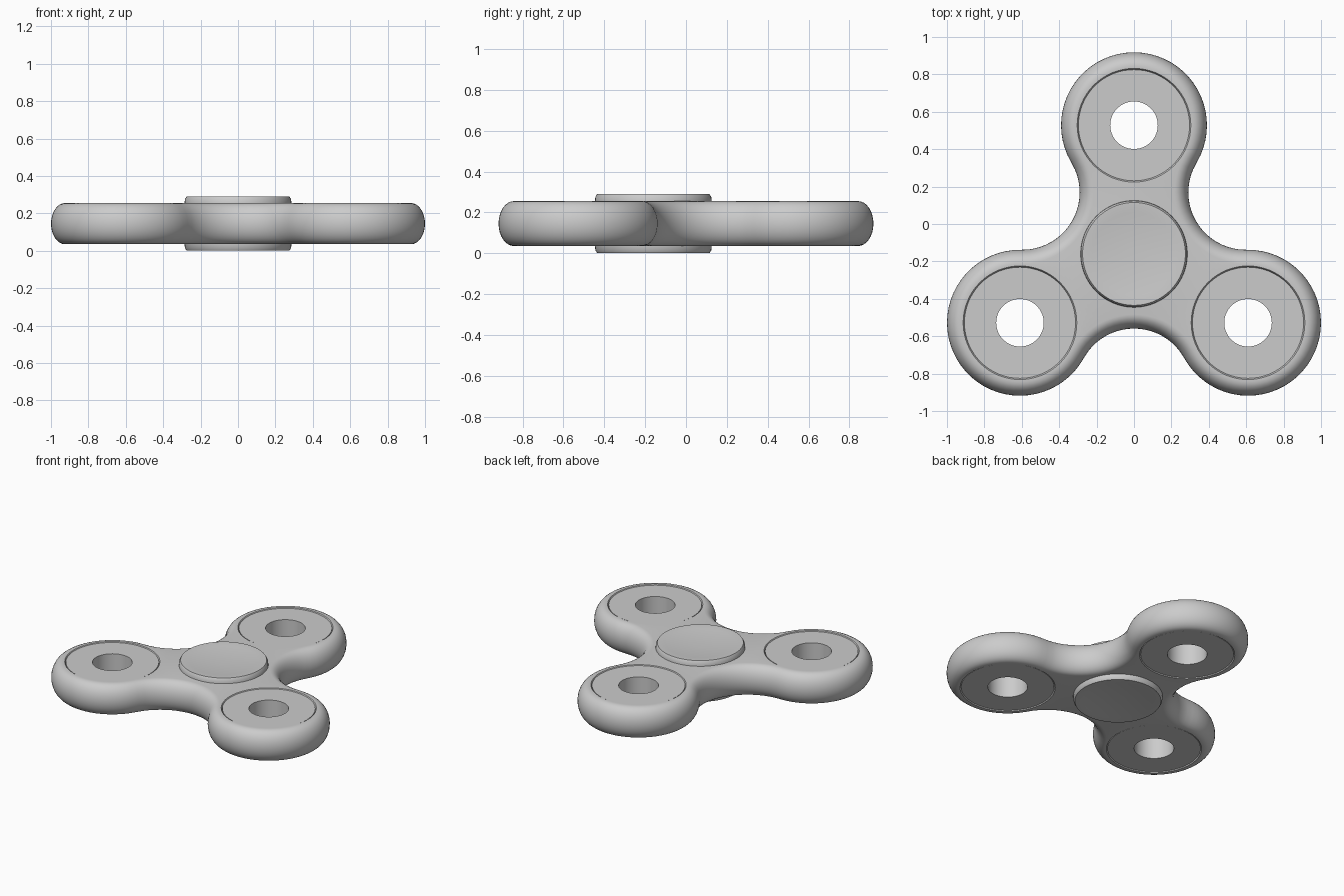
import bpy, bmesh, math
from math import sin, cos, radians
from mathutils import Vector

cube = bpy.data.objects.get("Cube")
if cube:
    bpy.data.objects.remove(cube)

grey = bpy.data.materials.new("light_grey")
grey.use_nodes = True
COLOUR = (0.6, 0.6, 0.6, 1)
grey.diffuse_color = COLOUR
grey.node_tree.nodes["Principled BSDF"].inputs["Base Color"].default_value = COLOUR

MID = 0.145                     # middle height
HALF = 0.11                     # half thickness of the body
CENTRE = Vector((0, -0.176))
LOBE_DIST, LOBE_R = 0.704, 0.39
WAIST_DIST, WAIST_R = 0.69, 0.307
SWEEP = 120.7                   # half angle of each lobe arc
ARMS = (90, 210, 330)


def polar(centre, radius, degrees):
    a = radians(degrees)
    return centre + Vector((cos(a), sin(a))) * radius


def finish(bm, name, angle=35):
    bmesh.ops.recalc_face_normals(bm, faces=bm.faces)
    mesh = bpy.data.meshes.new(name)
    bm.to_mesh(mesh)
    bm.free()
    mesh.materials.append(grey)
    obj = bpy.data.objects.new(name, mesh)
    bpy.context.collection.objects.link(obj)
    bpy.ops.object.select_all(action='DESELECT')
    obj.select_set(True)
    bpy.context.view_layer.objects.active = obj
    bpy.ops.object.shade_smooth_by_angle(angle=radians(angle))
    return obj


def add_loop(bm, points, z):
    return [bm.verts.new((p.x, p.y, z)) for p in points]


def bridge(bm, a, b):
    for i in range(len(a)):
        j = (i + 1) % len(a)
        bm.faces.new((a[i], a[j], b[j], b[i]))


def loop_edges(bm, loop):
    return [bm.edges.get((loop[i - 1], loop[i])) for i in range(len(loop))]


def outline(inset):
    """Three round lobes joined by concave arcs, shrunk by the inset."""
    points = []
    for arm in ARMS:
        lobe = polar(CENTRE, LOBE_DIST, arm)
        for i in range(41):
            points.append(polar(lobe, LOBE_R - inset, arm + SWEEP * (i / 20 - 1)))
        waist = polar(CENTRE, WAIST_DIST, arm + 60)
        for i in range(1, 20):
            turn = 180 + (180 - SWEEP) * (1 - i / 10)
            points.append(polar(waist, WAIST_R + inset, arm + 60 + turn))
    return points


def revolve(name, profile, centre, closed=False, steps=64):
    bm = bmesh.new()
    loops = []
    for r, z in profile:
        loops.append(add_loop(bm, [polar(centre, r, 360 * i / steps) for i in range(steps)], z))
    for a, b in zip(loops, loops[1:]):
        bridge(bm, a, b)
    if closed:
        bridge(bm, loops[-1], loops[0])
    else:
        bm.faces.new(loops[0])
        bm.faces.new(loops[-1])
    return finish(bm, name)


# Three-lobed body with a rounded rim
bm = bmesh.new()
rim = []
for i in range(17):
    t = radians(180 * i / 16 - 90)
    rim.append(add_loop(bm, outline(0.075 * (1 - cos(t))), MID + HALF * sin(t)))
for a, b in zip(rim, rim[1:]):
    bridge(bm, a, b)

# Sockets through the lobes, with chamfered lips
bottom, top = loop_edges(bm, rim[0]), loop_edges(bm, rim[-1])
for arm in ARMS:
    lobe = polar(CENTRE, LOBE_DIST, arm)
    walls = []
    for r, dz in ((0.304, -HALF), (0.297, 0.01 - HALF), (0.297, HALF - 0.01), (0.304, HALF)):
        walls.append(add_loop(bm, [polar(lobe, r, 360 * i / 64) for i in range(64)], MID + dz))
    for a, b in zip(walls, walls[1:]):
        bridge(bm, a, b)
    bottom += loop_edges(bm, walls[0])
    top += loop_edges(bm, walls[-1])
for edges in (bottom, top):
    bmesh.ops.triangle_fill(bm, use_beauty=True, edges=edges, normal=(0, 0, 1))
finish(bm, "body")

# Ring weights in the lobes
for arm, side in zip(ARMS, ("back", "right", "left")):
    h = HALF - 0.004
    revolve(side + "_weight",
            [(0.127, MID - h), (0.297, MID - h), (0.297, MID + h), (0.127, MID + h)],
            polar(CENTRE, LOBE_DIST, arm), closed=True)

# Centre cap, dished on both faces
half_cap = [(0.286, 0.105), (0.284, 0.13), (0.275, MID)]
half_cap += [(0.268 * k / 6, MID - 0.016 * (1 - (k / 6) ** 2)) for k in range(6, 0, -1)]
profile = [(r, MID - z) for r, z in reversed(half_cap)] + [(r, MID + z) for r, z in half_cap]
revolve("centre_cap", profile, Vector((0, -0.16)))
